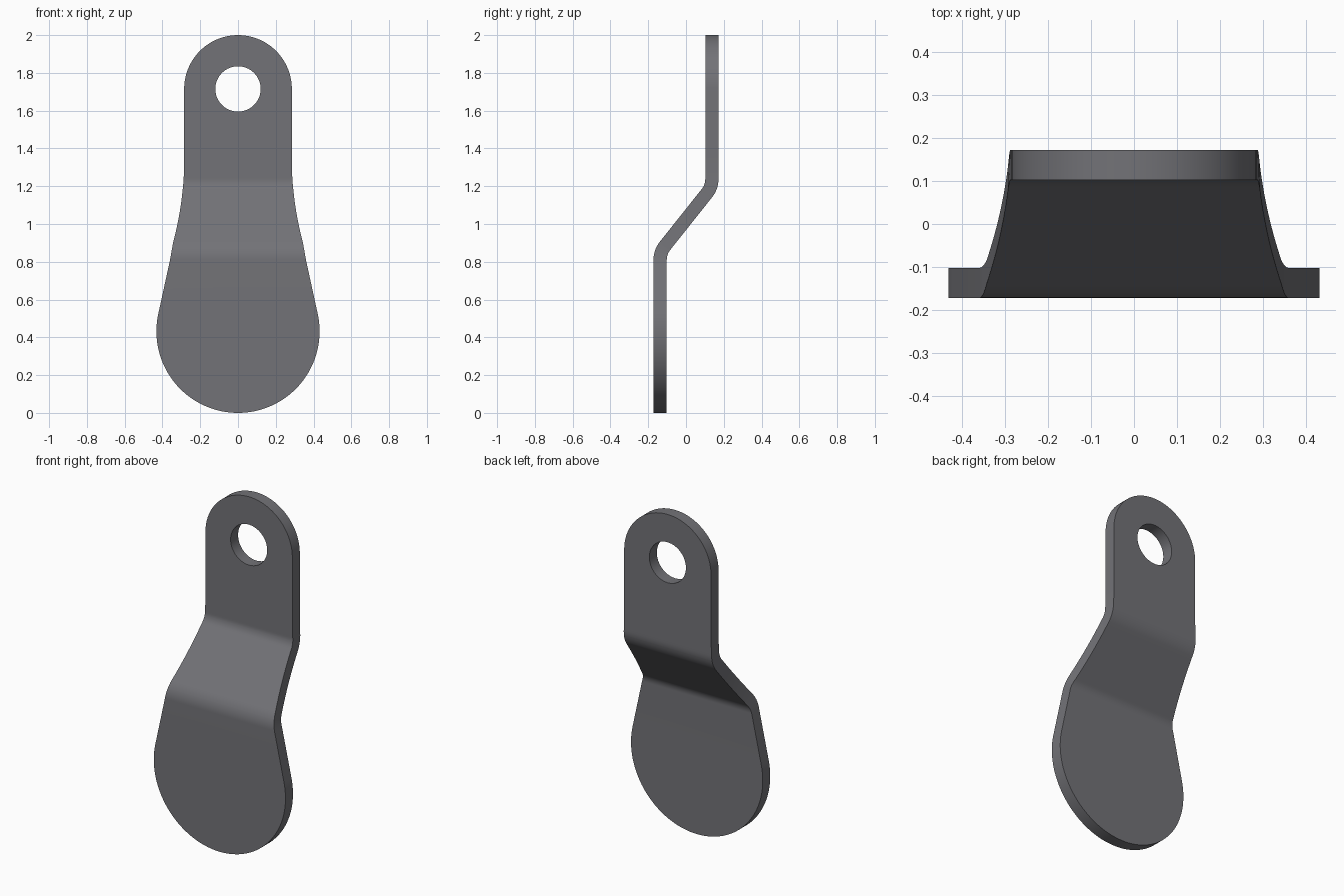
import bpy, bmesh
from math import sin, cos, tan, pi, radians

cube = bpy.data.objects.get("Cube")
if cube:
    bpy.data.objects.remove(cube, do_unlink=True)

# Sheet and bend dimensions
THICK, OFFSET = 0.07, 0.137          # sheet thickness, half the sideways step
BEND, RADIUS = radians(38.5), 0.12   # bend angle, radius at mid thickness
MID_Z = 1.024                        # height of the middle of the step
ARC = RADIUS * BEND
SET_BACK = RADIUS * tan(BEND / 2)
START = MID_Z - OFFSET / tan(BEND) - SET_BACK
SLOPE = 2 * (OFFSET / sin(BEND) - SET_BACK)
S1, S2, S3 = START + ARC, START + ARC + SLOPE, START + 2 * ARC + SLOPE
EXTRA = S3 - (2 * MID_Z - START)     # flat length gained over height

# Outline dimensions
BIG, SMALL, HOLE = 0.432, 0.285, 0.12
TAPER = radians(12.3)
SMALL_Z = 2 - SMALL

metal = bpy.data.materials.new("grey metal")
metal.use_nodes = True
colour = (0.17, 0.17, 0.185, 1)
metal.diffuse_color = colour
metal.node_tree.nodes["Principled BSDF"].inputs["Base Color"].default_value = colour


def arc(cx, cz, r, a0, a1, n):
    return [(cx + r * cos(a0 + (a1 - a0) * i / n), cz + r * sin(a0 + (a1 - a0) * i / n))
            for i in range(n + 1)]


def bend(x, s, t):
    """Place a point of the flat sheet (length s, depth t) on the bent plate."""
    low_y, low_z = -OFFSET + RADIUS, START
    if s <= START:
        return x, -OFFSET + t, s
    if s <= S1:
        a = (s - START) / RADIUS
        return x, low_y - (RADIUS - t) * cos(a), low_z + (RADIUS - t) * sin(a)
    if s <= S2:
        d = s - (S1 + S2) / 2
        return x, d * sin(BEND) + t * cos(BEND), MID_Z + d * cos(BEND) - t * sin(BEND)
    if s < S3:
        a = (S3 - s) / RADIUS
        return x, OFFSET - RADIUS + (RADIUS + t) * cos(a), S3 - EXTRA - (RADIUS + t) * sin(a)
    return x, OFFSET + t, s - EXTRA


# Half outline of the flat sheet: round pad, tapered flank, waist fillet, round eye
half = arc(0, BIG, BIG, -pi / 2, TAPER, 36)
flank_x, flank_s = half[-1]
waist_s = 0.86
waist_x = flank_x - (waist_s - flank_s) * tan(TAPER)
waist_r = (waist_x - SMALL) / (1 - cos(TAPER))
half += arc(SMALL + waist_r, waist_s + waist_r * sin(TAPER), waist_r, pi + TAPER, pi, 16)
half += arc(0, SMALL_Z + EXTRA, SMALL, 0, pi / 2, 28)
outline = half + [(-x, s) for x, s in reversed(half[1:-1])]

# Flat blank, sliced across the bends, then folded
bm = bmesh.new()
face = bm.faces.new([bm.verts.new((x, -THICK / 2, s)) for x, s in outline])
extruded = bmesh.ops.extrude_face_region(bm, geom=[face])["geom"]
bmesh.ops.translate(bm, vec=(0, THICK, 0),
                    verts=[g for g in extruded if isinstance(g, bmesh.types.BMVert)])
STEPS = 10
for first in (START, S2):
    for i in range(STEPS + 1):
        bmesh.ops.bisect_plane(bm, geom=bm.verts[:] + bm.edges[:] + bm.faces[:], dist=1e-5,
                               plane_co=(0, 0, first + ARC * i / STEPS), plane_no=(0, 0, 1))
for v in bm.verts:
    v.co = bend(v.co.x, v.co.z, v.co.y)
bmesh.ops.recalc_face_normals(bm, faces=bm.faces[:])
mesh = bpy.data.meshes.new("bent_plate")
bm.to_mesh(mesh)
bm.free()
mesh.materials.append(metal)
plate = bpy.data.objects.new("bent_plate", mesh)
bpy.context.collection.objects.link(plate)

# Mounting hole
bpy.ops.mesh.primitive_cylinder_add(vertices=64, radius=HOLE, depth=0.5,
                                    location=(0, OFFSET, SMALL_Z), rotation=(pi / 2, 0, 0))
cutter = bpy.context.object
cutter.name = "hole_cutter"
cutter.data.materials.append(metal)
bpy.ops.object.select_all(action='DESELECT')
plate.select_set(True)
bpy.context.view_layer.objects.active = plate
cut = plate.modifiers.new("mounting_hole", 'BOOLEAN')
cut.operation, cut.object, cut.solver = 'DIFFERENCE', cutter, 'EXACT'
bpy.ops.object.modifier_apply(modifier=cut.name)
bpy.data.objects.remove(cutter, do_unlink=True)

bpy.ops.object.shade_smooth_by_angle(angle=radians(30))
